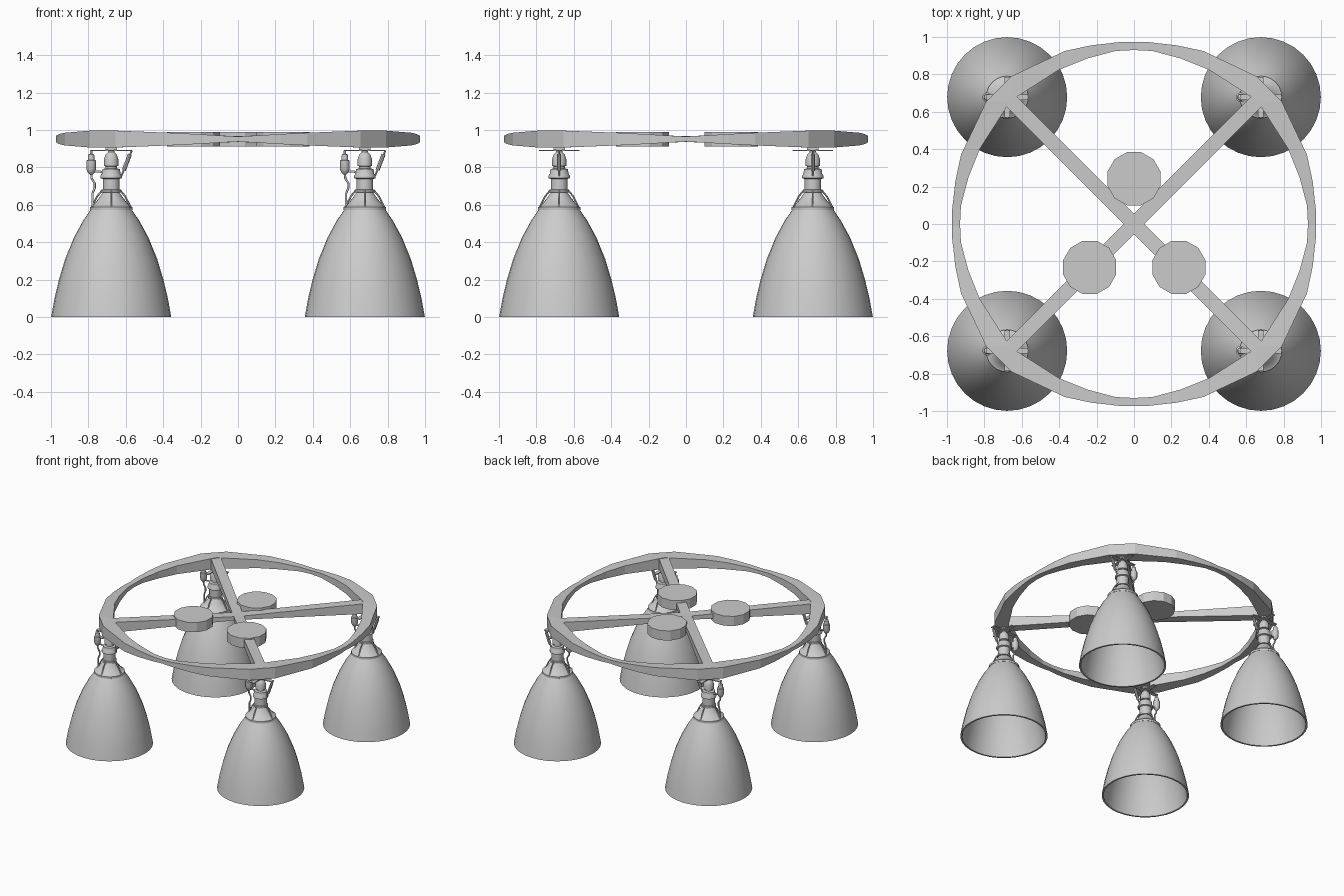
import bpy, bmesh, math
from mathutils import Vector, Matrix

if "Cube" in bpy.data.objects:
    bpy.data.objects.remove(bpy.data.objects["Cube"])

grey = bpy.data.materials.new("plain_grey")
grey.diffuse_color = (0.6, 0.6, 0.6, 1)
grey.use_nodes = True
grey.node_tree.nodes["Principled BSDF"].inputs["Base Color"].default_value = grey.diffuse_color
ZC = 0.951          # mid height of the top frame
OFF = 0.678         # engine distance from each axis


def finish(bm, name, smooth=None):
    bmesh.ops.recalc_face_normals(bm, faces=bm.faces)
    me = bpy.data.meshes.new(name)
    bm.to_mesh(me)
    bm.free()
    me.materials.append(grey)
    ob = bpy.data.objects.new(name, me)
    bpy.context.collection.objects.link(ob)
    if smooth:
        bpy.ops.object.select_all(action='DESELECT')
        ob.select_set(True)
        bpy.context.view_layer.objects.active = ob
        bpy.ops.object.shade_smooth_by_angle(angle=math.radians(smooth))
    return ob


def skin(bm, loops, closed=False, caps=False):
    """Bridge successive closed loops of points with quads."""
    rows = [[bm.verts.new(p) for p in lp] for lp in loops]
    n = len(rows[0])
    for i in range(len(rows) if closed else len(rows) - 1):
        a, b = rows[i], rows[(i + 1) % len(rows)]
        for j in range(n):
            k = (j + 1) % n
            bm.faces.new((a[j], a[k], b[k], b[j]))
    if caps:
        bm.faces.new(rows[0][::-1])
        bm.faces.new(rows[-1])


def lathe(bm, prof, n, cx=0, cy=0, turn=0):
    skin(bm, [[(cx + r * math.cos(turn + 2 * math.pi * j / n),
                cy + r * math.sin(turn + 2 * math.pi * j / n), z) for j in range(n)]
              for r, z in prof], caps=True)


def tube(bm, pts, r, n=8):
    """Round rod through a few points."""
    pts = [Vector(p) for p in pts]
    loops = []
    for i, p in enumerate(pts):
        d = (pts[min(i + 1, len(pts) - 1)] - pts[max(i - 1, 0)]).normalized()
        side = d.cross(Vector((0.13, 1, 0.07))).normalized()
        up = d.cross(side)
        loops.append([p + r * (math.cos(t) * side + math.sin(t) * up)
                      for t in [2 * math.pi * j / n for j in range(n)]])
    skin(bm, loops, caps=True)


def box(bm, size, pos, rot_y=0):
    m = Matrix.Translation(pos) @ Matrix.Rotation(rot_y, 4, 'Y') @ Matrix.Diagonal((*size, 1))
    bmesh.ops.create_cube(bm, size=1, matrix=m)


# Outer ring: tall and wide at the corners, thin at the middle of each side
half = [((0.79, 0.655), (0.665, 0.65), 0.045), ((0.925, 0.37), (0.825, 0.40), 0.034),
        ((0.955, 0.23), (0.885, 0.25), 0.027), ((0.972, 0.08), (0.925, 0.10), 0.018),
        ((0.972, 0.0), (0.93, 0.0), 0.014)]
side = half + [((o[0], -o[1]), (i[0], -i[1]), h) for o, i, h in half[-2::-1]]
loops = []
for q in range(4):
    c, s = [(1, 0), (0, -1), (-1, 0), (0, 1)][q]
    for o, i, h in side:
        (ox, oy), (ix, iy) = [(p[0] * c - p[1] * s, p[0] * s + p[1] * c) for p in (o, i)]
        loops.append([(ox, oy, ZC - h), (ox, oy, ZC + h), (ix, iy, ZC + h), (ix, iy, ZC - h)])
bm = bmesh.new()
skin(bm, loops, closed=True)
finish(bm, "frame_ring")

# Crossed beams, thinner toward the centre
for name, ang in (("beam_a", 45), ("beam_b", 135)):
    rot = Matrix.Rotation(math.radians(ang), 3, 'Z')
    bm = bmesh.new()
    skin(bm, [[rot @ Vector((x, y, ZC + z)) for y, z in
               ((-0.038, -h), (0.038, -h), (0.038, h), (-0.038, h))]
              for x, h in ((-0.96, 0.042), (0, 0.014), (0.96, 0.042))], caps=True)
    finish(bm, name)

# Three twelve-sided drums
for i, (x, y) in enumerate(((0, 0.242), (-0.237, -0.232), (0.24, -0.232))):
    bm = bmesh.new()
    lathe(bm, ((0.147, 0.912), (0.147, 0.99)), 12, x, y, math.radians(15))
    finish(bm, "drum_%d" % (i + 1))

parts = []

# Hollow bell: inside surface, lip, outside surface
outer = [(0.321, 0), (0.303, 0.1), (0.279, 0.2), (0.246, 0.31), (0.199, 0.425),
         (0.15, 0.515), (0.109, 0.575)]
bm = bmesh.new()
lathe(bm, [(r - 0.013, z) for r, z in outer[::-1]] + outer, 32)
parts.append(finish(bm, "nozzle_bell", 40))

# Collar, cone, neck and dome stacked above the bell
bm = bmesh.new()
lathe(bm, ((0.105, 0.568), (0.113, 0.572), (0.113, 0.588), (0.1, 0.592), (0.062, 0.64),
           (0.045, 0.665), (0.053, 0.667), (0.053, 0.68), (0.045, 0.682), (0.045, 0.738),
           (0.057, 0.742), (0.057, 0.755), (0.05, 0.765), (0.047, 0.79), (0.03, 0.795),
           (0.03, 0.805), (0.038, 0.808), (0.038, 0.845), (0.03, 0.868), (0.017, 0.882),
           (0.017, 0.915)), 24)
parts.append(finish(bm, "engine_core", 35))

# Small struts round the cone
bm = bmesh.new()
for k in range(4):
    c, s = math.cos(k * math.pi / 2), math.sin(k * math.pi / 2)
    tube(bm, [(r * c, r * s, z) for r, z in ((0.05, 0.675), (0.075, 0.645), (0.107, 0.582))], 0.005, 6)
parts.append(finish(bm, "cone_struts", 40))

# Thin mounting bars under the frame
bm = bmesh.new()
box(bm, (0.22, 0.03, 0.007), (0, 0, 0.89))
box(bm, (0.03, 0.215, 0.007), (0, 0, 0.89))
box(bm, (0.06, 0.06, 0.025), (0, 0, 0.904))
parts.append(finish(bm, "mount_bars"))

# Slanted brace on the right side
bm = bmesh.new()
tube(bm, ((0.11, 0, 0.89), (0.055, 0, 0.755)), 0.005)
tube(bm, ((0.1, 0, 0.87), (0.068, 0, 0.785)), 0.011)
parts.append(finish(bm, "side_brace", 40))

# Canister hanging on the left side
bm = bmesh.new()
lathe(bm, ((0.006, 0.89), (0.006, 0.872), (0.016, 0.868), (0.018, 0.84), (0.026, 0.836),
           (0.026, 0.79), (0.018, 0.772), (0.008, 0.762)), 12, -0.107)
parts.append(finish(bm, "canister", 40))

# Pipes from the canister to the neck and down to the collar
bm = bmesh.new()
tube(bm, ((-0.1, 0, 0.778), (-0.06, 0, 0.778), (-0.04, 0, 0.77)), 0.006)
tube(bm, ((-0.107, 0, 0.77), (-0.104, 0, 0.74), (-0.088, 0, 0.715), (-0.088, 0, 0.69),
          (-0.1, 0, 0.66), (-0.1, 0, 0.58)), 0.006)
parts.append(finish(bm, "feed_pipes", 50))

# Repeat the engine at all four corners, same orientation each time
for ob in parts:
    for tag, x, y in (("front_left", -1, -1), ("front_right", 1, -1),
                      ("back_left", -1, 1), ("back_right", 1, 1)):
        o = ob if tag == "front_left" else ob.copy()
        if o is not ob:
            bpy.context.collection.objects.link(o)
        o.location = (x * OFF, y * OFF, 0)
        o.name = ob.data.name + "_" + tag
